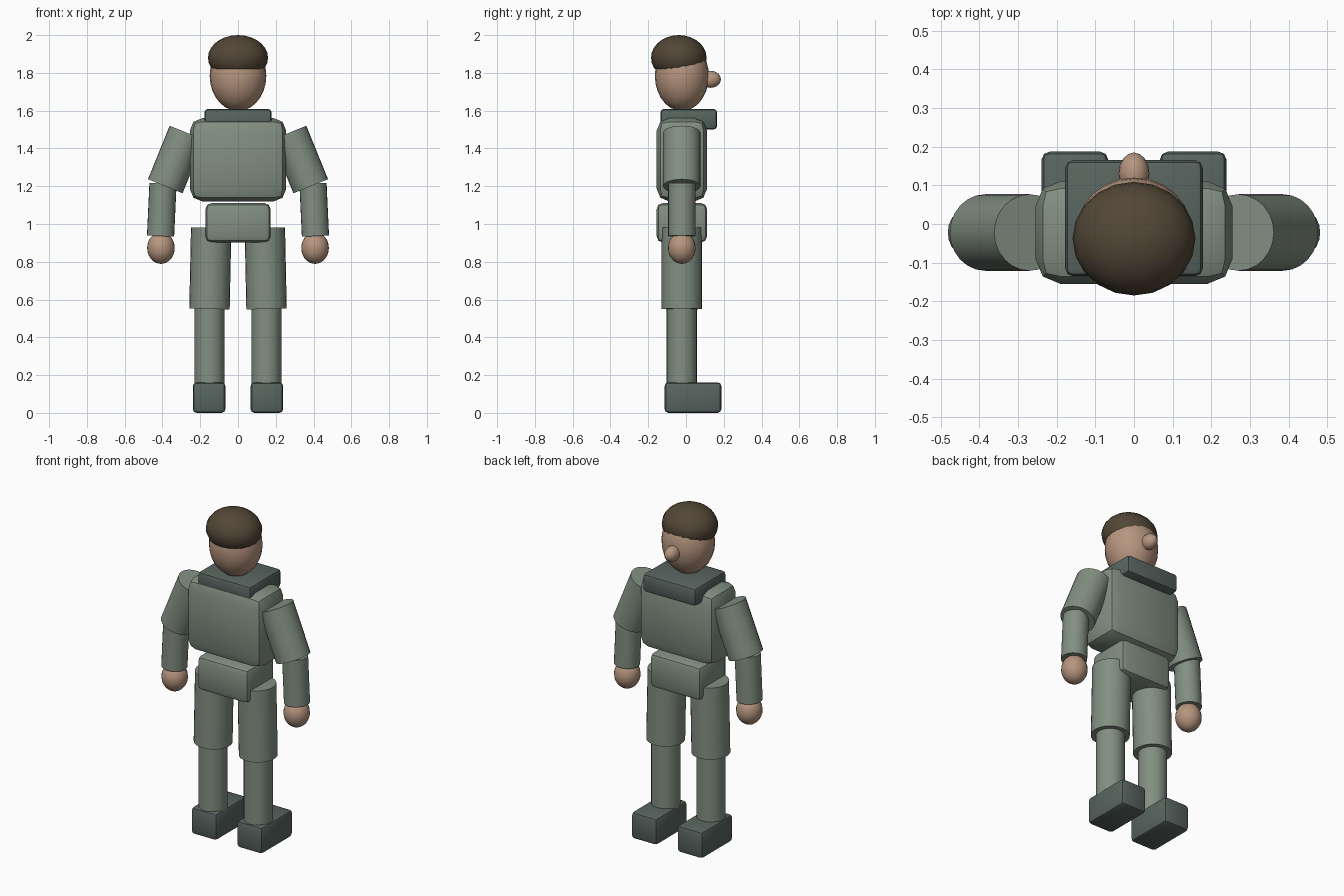
import bpy, bmesh, math
from mathutils import Vector

if "Cube" in bpy.data.objects:
    bpy.data.objects.remove(bpy.data.objects["Cube"])

YC = -0.022  # depth of the body axis


def material(name, rgb):
    m = bpy.data.materials.new(name)
    m.diffuse_color = (*rgb, 1)
    m.use_nodes = True
    m.node_tree.nodes["Principled BSDF"].inputs["Base Color"].default_value = m.diffuse_color
    return m


SUIT = material("sage suit", (0.225, 0.275, 0.225))
TRIM = material("dark trim", (0.098, 0.13, 0.115))
SKIN = material("skin", (0.47, 0.30, 0.21))
HAIR = material("brown hair", (0.085, 0.062, 0.037))


def finish(bm, name, mat):
    mesh = bpy.data.meshes.new(name)
    bm.to_mesh(mesh)
    bm.free()
    mesh.materials.append(mat)
    ob = bpy.data.objects.new(name, mesh)
    bpy.context.collection.objects.link(ob)
    bpy.ops.object.select_all(action='DESELECT')
    ob.select_set(True)
    bpy.context.view_layer.objects.active = ob
    bpy.ops.object.shade_smooth_by_angle(angle=math.radians(30))
    return ob


def box(name, lo, hi, bevel, mat):
    """Rounded box between two corners."""
    lo, hi = Vector(lo), Vector(hi)
    bm = bmesh.new()
    bmesh.ops.create_cube(bm, size=1)
    bmesh.ops.scale(bm, vec=hi - lo, verts=bm.verts)
    bmesh.ops.translate(bm, vec=(lo + hi) / 2, verts=bm.verts)
    bmesh.ops.bevel(bm, geom=bm.edges[:], offset=bevel, segments=2,
                    profile=0.5, affect='EDGES')
    return finish(bm, name, mat)


def limb(name, a, b, r, mat):
    """Capped cylinder from point a to point b."""
    a, b = Vector(a), Vector(b)
    bm = bmesh.new()
    bmesh.ops.create_cone(bm, cap_ends=True, segments=24, radius1=r, radius2=r,
                          depth=(b - a).length)
    rot = Vector((0, 0, 1)).rotation_difference(b - a).to_matrix()
    bmesh.ops.rotate(bm, matrix=rot, verts=bm.verts)
    bmesh.ops.translate(bm, vec=(a + b) / 2, verts=bm.verts)
    return finish(bm, name, mat)


def ball(name, centre, radii, mat, cut=None, seg=24, rings=14):
    """Ellipsoid, optionally cut flat at height cut."""
    bm = bmesh.new()
    bmesh.ops.create_uvsphere(bm, u_segments=seg, v_segments=rings, radius=1)
    bmesh.ops.scale(bm, vec=radii, verts=bm.verts)
    bmesh.ops.translate(bm, vec=centre, verts=bm.verts)
    if cut is not None:
        bmesh.ops.bisect_plane(bm, geom=bm.verts[:] + bm.edges[:] + bm.faces[:],
                               plane_co=(0, 0, cut), plane_no=(0, 0, -1),
                               clear_outer=True)
        bmesh.ops.holes_fill(bm, edges=[e for e in bm.edges if e.is_boundary])
    return finish(bm, name, mat)


# Trunk
box("torso", (-0.255, -0.155, 1.12), (0.255, 0.111, 1.56), 0.065, SUIT)
box("pelvis", (-0.172, -0.155, 0.903), (0.172, 0.111, 1.11), 0.03, SUIT)
box("collar", (-0.178, -0.135, 1.5), (0.178, 0.165, 1.61), 0.02, TRIM)

# Head
ball("head", (0, YC, 1.785), (0.15, 0.143, 0.187), SKIN)
ball("hair", (0, -0.038, 1.88), (0.159, 0.147, 0.12), HAIR, cut=1.82, seg=20)
ball("nose", (0, 0.13, 1.766), (0.04, 0.055, 0.045), SKIN, seg=16, rings=10)

# Arms and legs on both sides
for side, s in (("left", -1), ("right", 1)):
    limb(side + "_upper_arm", (s * 0.27, YC, 1.483), (s * 0.385, YC, 1.2), 0.099, SUIT)
    limb(side + "_forearm", (s * 0.397, YC, 1.215), (s * 0.41, YC, 0.936), 0.072, SUIT)
    ball(side + "_hand", (s * 0.408, YC, 0.873), (0.073, 0.073, 0.084), SKIN)
    limb(side + "_thigh", (s * 0.142, YC, 0.98), (s * 0.151, YC, 0.55), 0.107, SUIT)
    limb(side + "_shin", (s * 0.151, YC, 0.6), (s * 0.151, YC, 0.1), 0.08, SUIT)
    box(side + "_boot", (s * 0.153 - 0.086, -0.113, 0.003),
        (s * 0.153 + 0.086, 0.187, 0.165), 0.02, TRIM)

# Settle the figure on the ground
for ob in bpy.data.objects:
    if ob.name.endswith("_boot"):
        for v in ob.data.vertices:
            v.co.z = max(0.0, v.co.z - 0.003)
